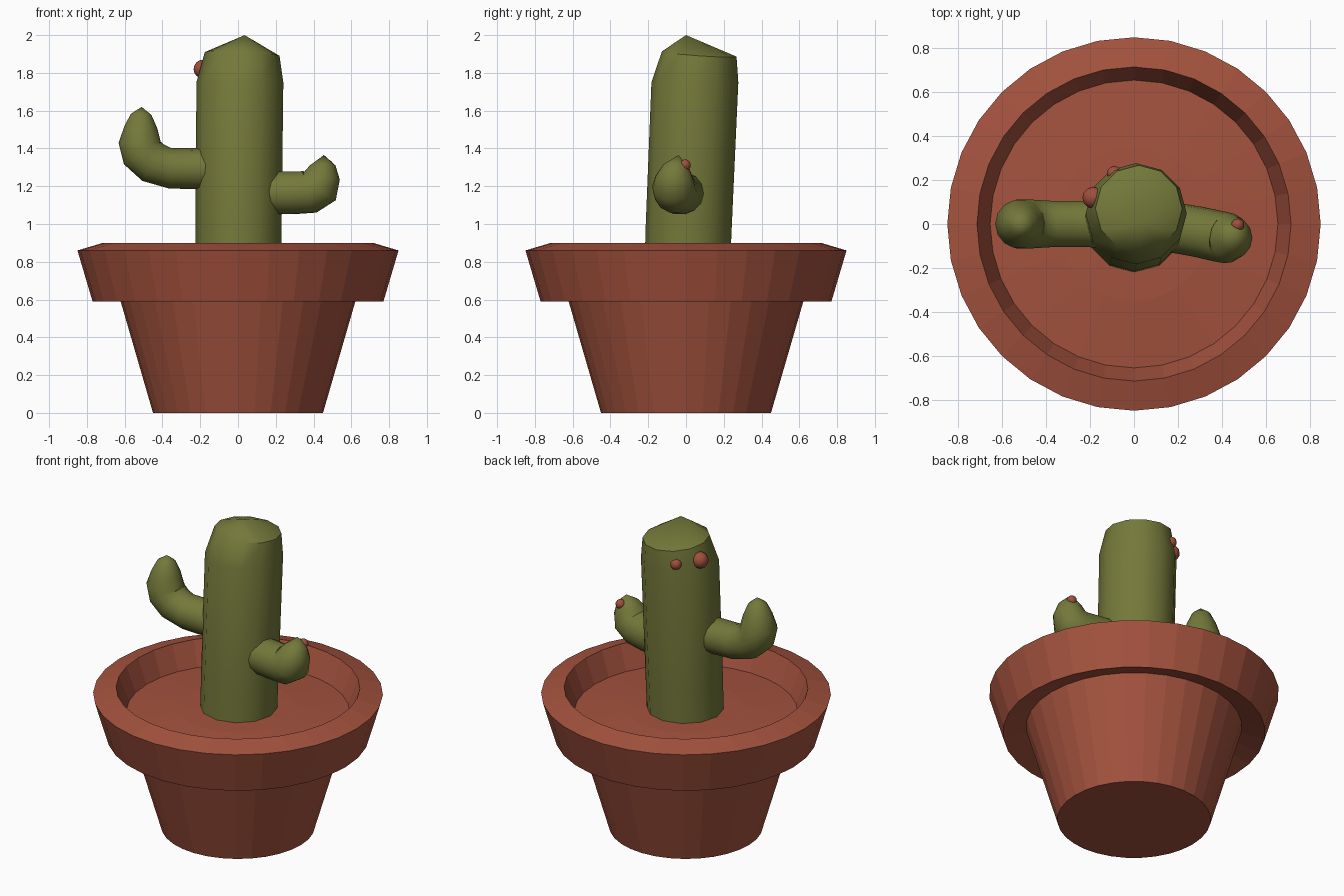
import bpy, bmesh, math
from mathutils import Vector

if "Cube" in bpy.data.objects:
    bpy.data.objects.remove(bpy.data.objects["Cube"])


def material(name, rgb):
    m = bpy.data.materials.new(name)
    m.diffuse_color = (*rgb, 1)
    m.use_nodes = True
    m.node_tree.nodes["Principled BSDF"].inputs["Base Color"].default_value = m.diffuse_color
    return m


clay = material("terracotta", (0.37, 0.085, 0.048))
green = material("cactus green", (0.175, 0.19, 0.042))
red = material("berry red", (0.35, 0.08, 0.045))


def finish(name, bm, mat, smooth=None):
    bmesh.ops.recalc_face_normals(bm, faces=bm.faces)
    me = bpy.data.meshes.new(name)
    bm.to_mesh(me)
    bm.free()
    ob = bpy.data.objects.new(name, me)
    bpy.context.collection.objects.link(ob)
    me.materials.append(mat)
    if smooth:
        bpy.ops.object.select_all(action='DESELECT')
        ob.select_set(True)
        bpy.context.view_layer.objects.active = ob
        bpy.ops.object.shade_smooth_by_angle(angle=math.radians(smooth))
    return ob


def loft(name, rings, n, mat, smooth=None):
    """Skin rings of (centre, radius, normal); zero radius makes a point."""
    bm = bmesh.new()
    prev = None
    for c, r, d in rings:
        q = Vector((0, 0, 1)).rotation_difference(Vector(d))
        if r == 0:
            cur = [bm.verts.new(c)]
        else:
            cur = [bm.verts.new(Vector(c) + q @ Vector((r * math.cos(a), r * math.sin(a), 0)))
                   for a in (2 * math.pi * i / n for i in range(n))]
        if prev:
            for i in range(n):
                j = (i + 1) % n
                if len(prev) == 1:
                    bm.faces.new((prev[0], cur[j], cur[i]))
                elif len(cur) == 1:
                    bm.faces.new((prev[i], prev[j], cur[0]))
                else:
                    bm.faces.new((prev[i], prev[j], cur[j], cur[i]))
        prev = cur
    return finish(name, bm, mat, smooth)


UP = (0, 0, 1)

# Pot with overhanging rim and a slightly domed filling
profile = [(0, 0), (0.45, 0), (0.633, 0.63), (0.77, 0.59), (0.85, 0.86),
           (0.715, 0.90), (0.655, 0.745), (0.35, 0.77), (0, 0.78)]
loft("pot", [((0, 0, z), r, UP) for r, z in profile], 32, clay)

# Trunk, leaning slightly backwards, with a shallow pointed top
loft("trunk", [
    ((0, 0.005, 0.72), 0, UP),
    ((0, 0.005, 0.72), 0.226, UP),
    ((0.003, 0.015, 1.0), 0.228, UP),
    ((0.010, 0.047, 1.75), 0.230, UP),
    ((0.022, 0.070, 1.90), 0.198, (0.05, 0.07, 1)),
    ((0.035, 0.0, 2.0), 0, UP)], 12, green, 40)

# Left arm: long elbow with a tapered tip
loft("left_arm", [
    ((-0.05, 0, 1.29), 0, (-1, 0, 0)),
    ((-0.05, 0, 1.29), 0.11, (-1, 0, 0)),
    ((-0.36, 0, 1.295), 0.107, (-1, 0, 0.05)),
    ((-0.45, 0, 1.325), 0.112, (-0.85, 0, 0.5)),
    ((-0.505, 0, 1.375), 0.115, (-0.5, 0, 0.85)),
    ((-0.52, 0, 1.43), 0.112, (0, 0, 1)),
    ((-0.515, 0, 1.51), 0.088, (0.05, 0, 1)),
    ((-0.513, 0, 1.58), 0.055, (0.05, 0, 1)),
    ((-0.51, 0, 1.62), 0, UP)], 14, green, 50)

# Right arm: short stub curling upwards
loft("right_arm", [
    ((0.08, 0.0, 1.165), 0, (1, -0.18, 0)),
    ((0.08, 0.0, 1.165), 0.113, (1, -0.18, 0)),
    ((0.29, -0.035, 1.165), 0.115, (1, -0.18, 0.02)),
    ((0.38, -0.055, 1.17), 0.116, (1, -0.18, 0.3)),
    ((0.43, -0.065, 1.20), 0.115, (0.6, -0.1, 0.7)),
    ((0.44, -0.062, 1.25), 0.100, (0.15, 0.05, 1)),
    ((0.448, -0.052, 1.31), 0.068, (0, 0.1, 1)),
    ((0.455, -0.04, 1.365), 0, UP)], 14, green, 50)

# Berries
for name, pos, r in [("berry_large", (-0.185, 0.12, 1.82), 0.05),
                     ("berry_small", (-0.09, 0.23, 1.81), 0.034),
                     ("berry_arm", (0.472, -0.005, 1.312), 0.03)]:
    bm = bmesh.new()
    bmesh.ops.create_uvsphere(bm, u_segments=12, v_segments=8, radius=r)
    bmesh.ops.translate(bm, verts=bm.verts, vec=pos)
    finish(name, bm, red, 60)
